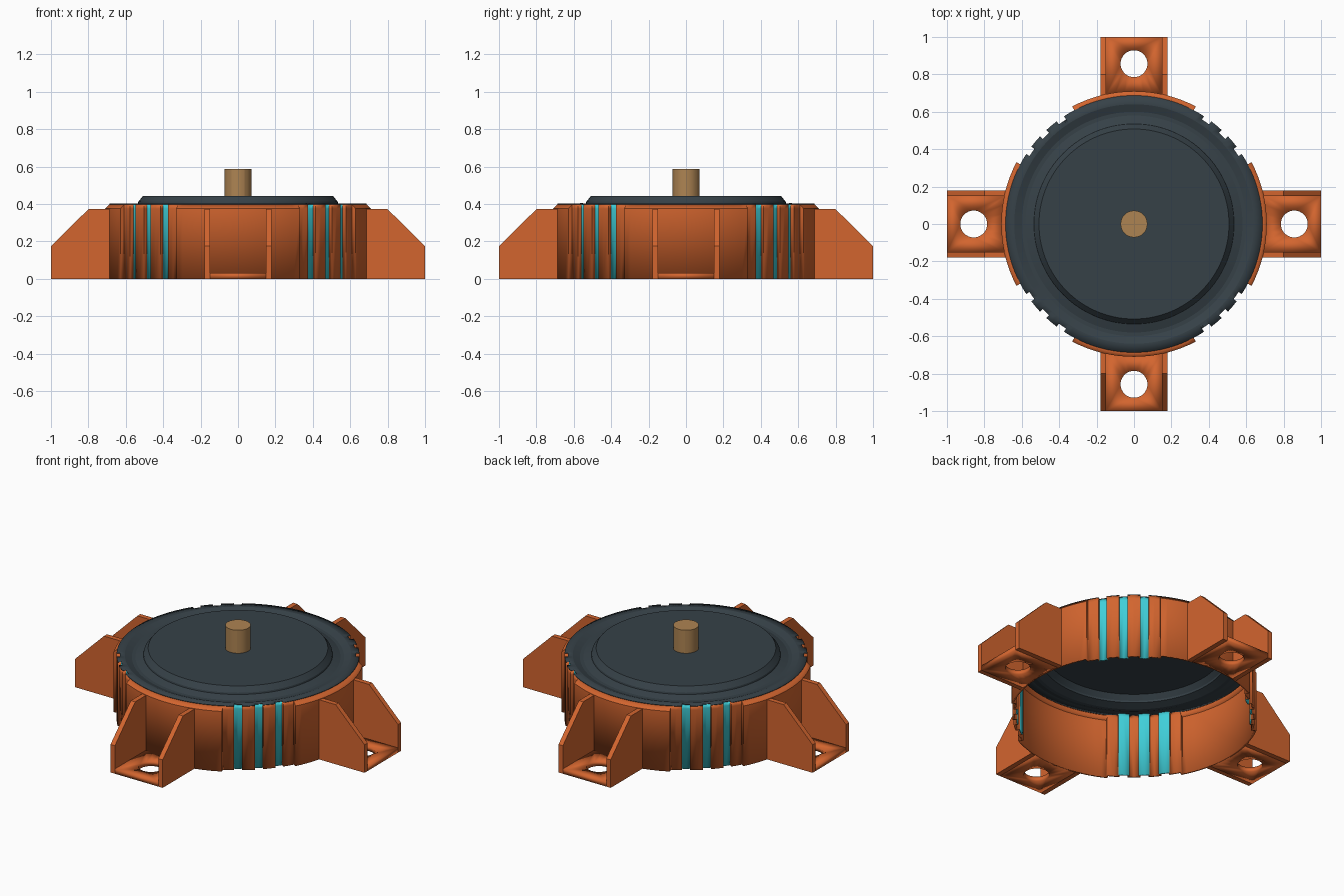
import bpy, bmesh
from math import sin, cos, asin, pi, radians
from mathutils import Vector

cube = bpy.data.objects.get("Cube")
if cube:
    bpy.data.objects.remove(cube, do_unlink=True)


def material(name, rgb):
    m = bpy.data.materials.new(name)
    m.use_nodes = True
    m.diffuse_color = (*rgb, 1)
    for n in m.node_tree.nodes:
        if n.type == 'BSDF_PRINCIPLED':
            n.inputs["Base Color"].default_value = (*rgb, 1)
    return m


ORANGE = material("orange_plastic", (0.65, 0.13, 0.028))
TEAL = material("teal_strip", (0.05, 0.62, 0.69))
DARK = material("dark_rubber", (0.037, 0.053, 0.064))
BRASS = material("brass", (0.42, 0.23, 0.085))

ARC, TOOTH, NOTCH = 0.71, 0.687, 0.667   # wall radii
TOP = 0.398


def finish(name, bm, mats, thickness=0):
    """Turn a bmesh into an object, optionally thickened against its normals."""
    me = bpy.data.meshes.new(name)
    bm.to_mesh(me)
    bm.free()
    ob = bpy.data.objects.new(name, me)
    bpy.context.collection.objects.link(ob)
    for m in mats:
        me.materials.append(m)
    bpy.ops.object.select_all(action='DESELECT')
    ob.select_set(True)
    bpy.context.view_layer.objects.active = ob
    bpy.ops.object.shade_smooth_by_angle(angle=radians(15))
    if thickness:
        mod = ob.modifiers.new("thickness", 'SOLIDIFY')
        mod.thickness = thickness
        mod.offset = -1
    return ob


def loft(rings, cap=False):
    """Skin a stack of counter-clockwise rings of equal length."""
    bm = bmesh.new()
    loops = [[bm.verts.new(p) for p in ring] for ring in rings]
    for a, b in zip(loops, loops[1:]):
        for j in range(len(a)):
            k = (j + 1) % len(a)
            bm.faces.new((a[j], a[k], b[k], b[j]))
    if cap:
        bm.faces.new(loops[-1])
    bmesh.ops.remove_doubles(bm, verts=bm.verts, dist=1e-5)
    return bm


# Shared outline: four wide arcs, with teeth and notches between them
half = 27.7
segments = [(-half, half, ARC, 18)]
stops = [half, 33, 37, 43, 47, 53, 57, 90 - half]
for i, (a, b) in enumerate(zip(stops, stops[1:])):
    segments.append((a, b, NOTCH if i % 2 else TOOTH, 2))
outline = []
for quarter in range(4):
    for a, b, r, n in segments:
        for s in range(n + 1):
            outline.append((radians(quarter * 90 + a + (b - a) * s / n), r))


def ring(z, radius):
    return [(radius(r) * cos(a), radius(r) * sin(a), z) for a, r in outline]


def rim(r):
    return min(r, TOOTH)


# Housing wall, teal at the bottom of each notch
bm = loft([ring(0, lambda r: r), ring(0.375, lambda r: r), ring(TOP, rim)])
for f in bm.faces:
    if all(v.co.xy.length < NOTCH + 0.005 for v in f.verts):
        f.material_index = 1
finish("housing_wall", bm, [ORANGE, TEAL], 0.012)

# Membrane with a rolled groove and a raised centre
profile = [(0.64, 0.402), (0.60, 0.387), (0.58, 0.387), (0.535, 0.402),
           (0.533, 0.412), (0.508, 0.443)]
rings = [ring(0.402, rim)]
rings += [ring(z, lambda r, rad=rad: rad) for rad, z in profile]
finish("membrane", loft(rings, cap=True), [DARK], 0.004)

# Centre pin
bm = bmesh.new()
bmesh.ops.create_cone(bm, cap_ends=True, segments=24, radius1=0.072,
                      radius2=0.072, depth=0.147)
bmesh.ops.translate(bm, verts=bm.verts, vec=(0, 0, 0.5135))
finish("centre_pin", bm, [BRASS])


def foot_plate(name):
    """Floor of a mounting foot with a round bolt hole."""
    bm = bmesh.new()
    edge = asin(0.15 / 0.705)
    outer = [(-0.15, -1), (0.15, -1)]
    for s in range(7):
        a = edge * (1 - s / 3)
        outer.append((0.705 * sin(a), -0.705 * cos(a)))
    hole = [(0.072 * cos(2 * pi * s / 32), -0.857 + 0.072 * sin(2 * pi * s / 32))
            for s in range(32)]
    edges = []
    for loop in (outer, hole):
        vs = [bm.verts.new((x, y, 0.03)) for x, y in loop]
        edges += [bm.edges.new((vs[i - 1], vs[i])) for i in range(len(vs))]
    bmesh.ops.triangle_fill(bm, edges=edges, use_beauty=True,
                            use_dissolve=False, normal=(0, 0, 1))
    for f in bm.faces:
        f.normal_update()
        if f.normal.z < 0:
            f.normal_flip()
    return finish(name, bm, [ORANGE], 0.03)


def gusset(name, x):
    """Sloped side wall of a mounting foot."""
    bm = bmesh.new()
    side = [(-0.684, 0), (-1, 0), (-1, 0.175), (-0.8, 0.372), (-0.684, 0.372)]
    face = bm.faces.new([bm.verts.new((x, y, z)) for y, z in side])
    out = bmesh.ops.extrude_face_region(bm, geom=[face])
    moved = [v for v in out["geom"] if isinstance(v, bmesh.types.BMVert)]
    bmesh.ops.translate(bm, verts=moved, vec=Vector((0.03, 0, 0)))
    bmesh.ops.recalc_face_normals(bm, faces=bm.faces)
    return finish(name, bm, [ORANGE])


# Four mounting feet
for i, place in enumerate(("front", "left", "back", "right")):
    for ob in (foot_plate(place + "_foot_plate"),
               gusset(place + "_foot_gusset_a", -0.18),
               gusset(place + "_foot_gusset_b", 0.15)):
        ob.rotation_euler.z = i * pi / 2
